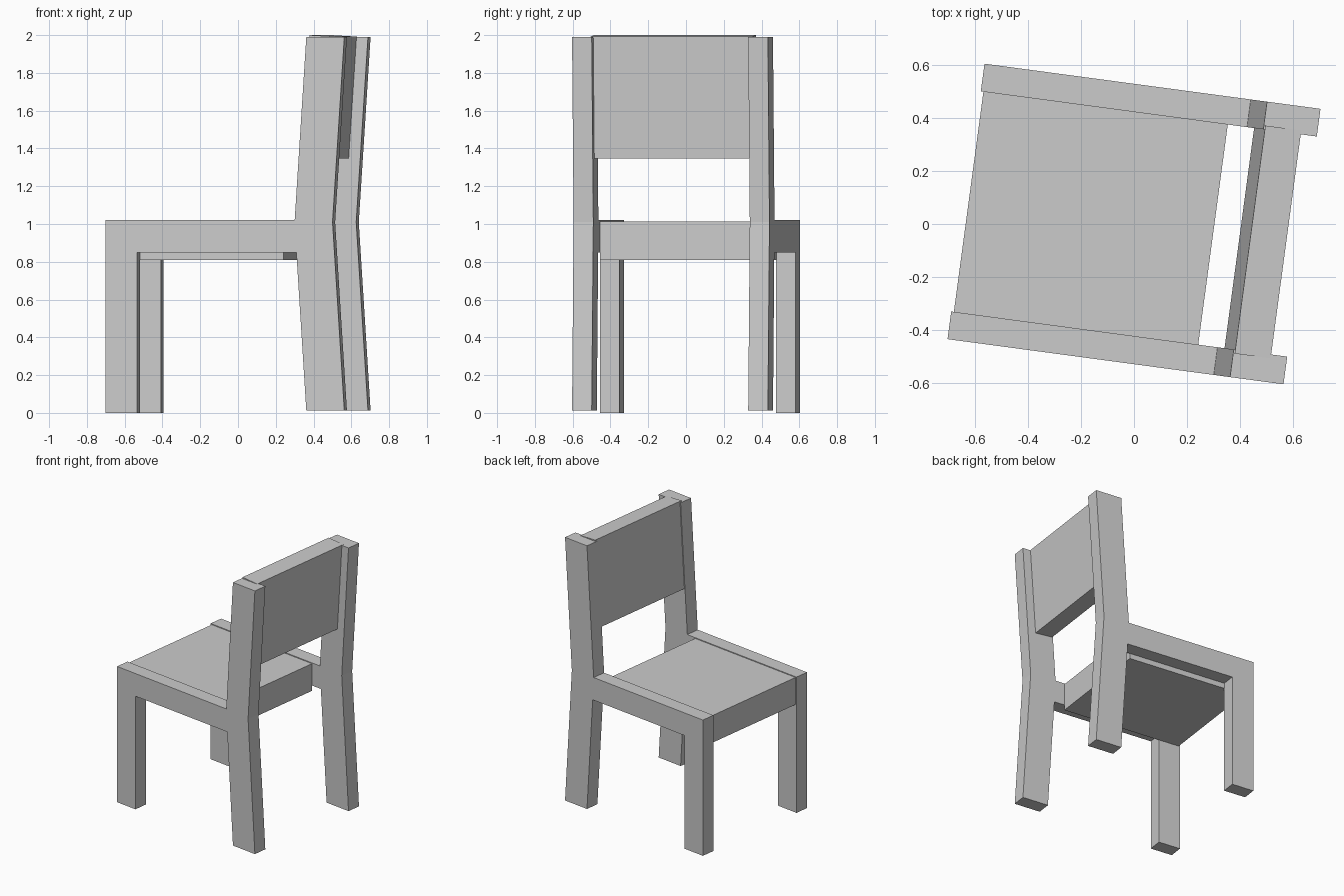
import bpy, bmesh, math
from mathutils import Matrix

if "Cube" in bpy.data.objects:
    bpy.data.objects.remove(bpy.data.objects["Cube"])

TURN = Matrix.Rotation(math.radians(-7.65), 4, 'Z')  # whole chair is turned slightly


def extrude_profile(name, profile, y0, y1):
    """Solid from an (x, z) side profile, extruded from y0 to y1."""
    bm = bmesh.new()
    face = bm.faces.new([bm.verts.new((x, y0, z)) for x, z in profile])
    ext = bmesh.ops.extrude_face_region(bm, geom=[face])
    moved = [g for g in ext['geom'] if isinstance(g, bmesh.types.BMVert)]
    bmesh.ops.translate(bm, verts=moved, vec=(0, y1 - y0, 0))
    bmesh.ops.recalc_face_normals(bm, faces=bm.faces)
    bm.transform(TURN)
    mesh = bpy.data.meshes.new(name)
    bm.to_mesh(mesh)
    bm.free()
    obj = bpy.data.objects.new(name, mesh)
    bpy.context.collection.objects.link(obj)
    return obj


# Side frames: front leg, seat rail and bent back leg in one outline
side = [(-0.638, 0), (-0.468, 0), (-0.468, 0.85), (0.382, 0.85),
        (0.435, 0.013), (0.638, 0.013), (0.575, 1.01), (0.638, 1.99),
        (0.435, 1.99), (0.373, 1.02), (-0.638, 1.02)]
for label, s in (("left", 1), ("right", -1)):
    extrude_profile(f"{label}_side_frame", side, s * 0.418, s * 0.523)

# Thick seat, a touch lower than the rails
extrude_profile("seat", [(-0.628, 0.81), (0.30, 0.81), (0.30, 1.014), (-0.628, 1.014)],
                -0.42, 0.42)

# Tilted backrest panel let into the back legs
extrude_profile("backrest", [(0.40, 1.356), (0.535, 1.348), (0.577, 1.992), (0.441, 2.0)],
                -0.433, 0.433)
